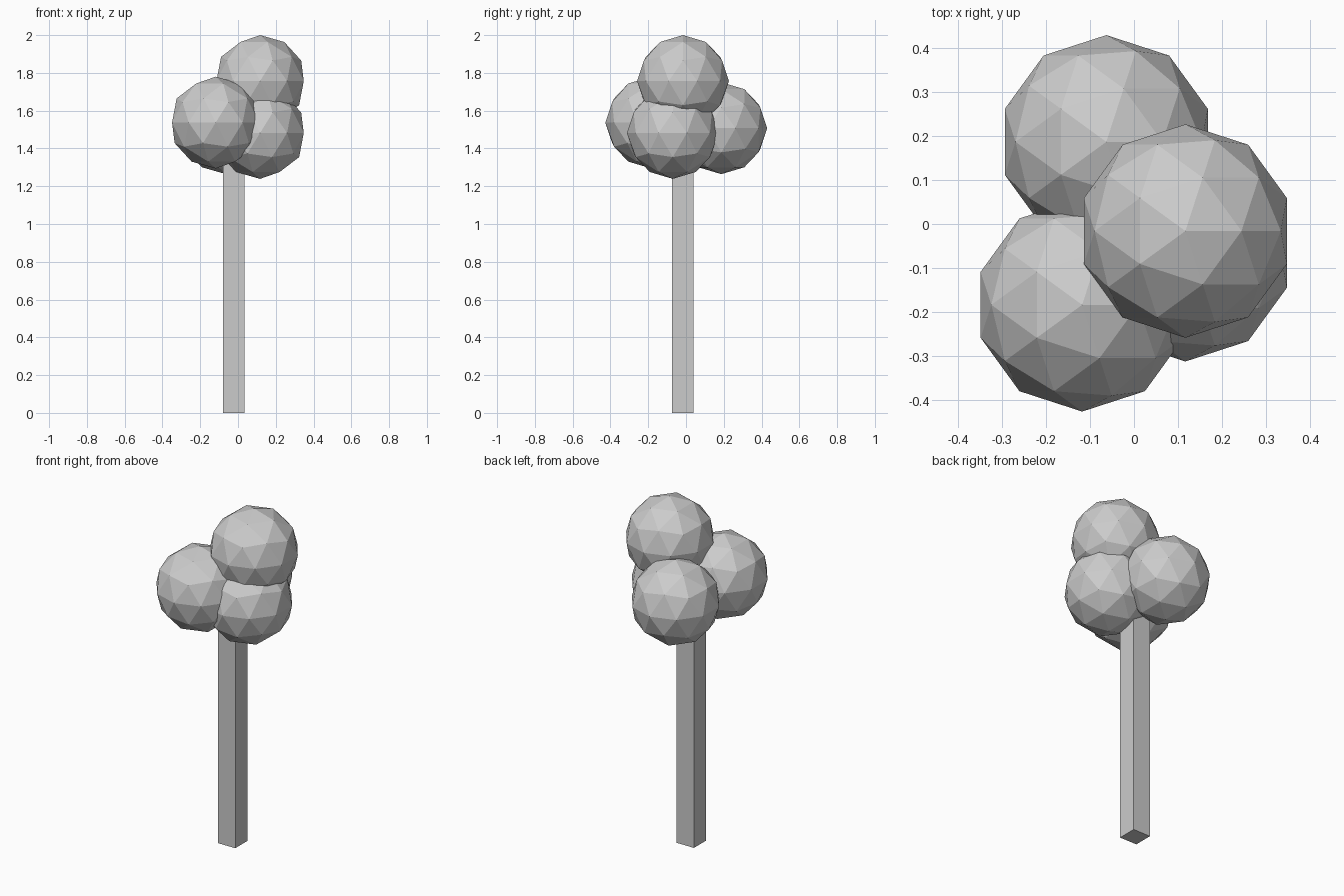
import bpy

default_cube = bpy.data.objects.get("Cube")
if default_cube:
    bpy.data.objects.remove(default_cube, do_unlink=True)

# Single plain grey
grey = bpy.data.materials.new("plain_grey")
grey.use_nodes = True
colour = (0.6, 0.6, 0.6, 1)
grey.diffuse_color = colour
grey.node_tree.nodes["Principled BSDF"].inputs["Base Color"].default_value = colour


def finish(name):
    obj = bpy.context.object
    obj.name = name
    obj.data.materials.append(grey)
    bpy.ops.object.shade_flat()
    return obj


# Square trunk, its top hidden inside the foliage
TRUNK_WIDTH = 0.113
TRUNK_HEIGHT = 1.5
bpy.ops.mesh.primitive_cube_add(size=1, location=(-0.022, -0.018, TRUNK_HEIGHT / 2))
trunk = finish("trunk")
trunk.scale = (TRUNK_WIDTH, TRUNK_WIDTH, TRUNK_HEIGHT)

# Faceted foliage balls
FOLIAGE = {
    "foliage_top": (0.117, -0.016, 1.757),
    "foliage_back": (-0.063, 0.187, 1.507),
    "foliage_front_right": (-0.118, -0.184, 1.537),
    "foliage_front_left": (0.117, -0.070, 1.482),
}
for name, centre in FOLIAGE.items():
    bpy.ops.mesh.primitive_ico_sphere_add(subdivisions=2, radius=0.243, location=centre)
    finish(name)
